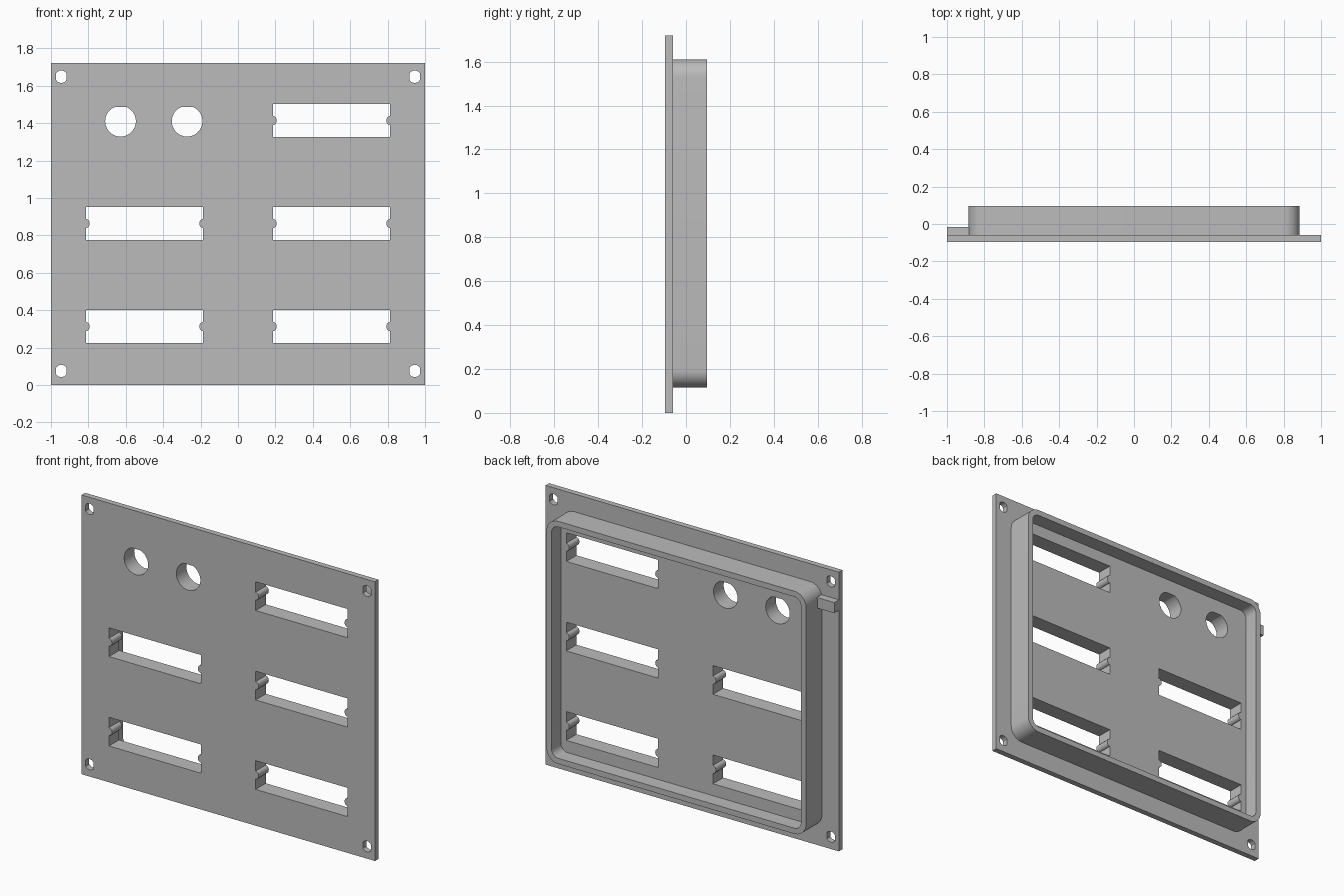
import bpy, bmesh, math

if "Cube" in bpy.data.objects:
    bpy.data.objects.remove(bpy.data.objects["Cube"])

grey = bpy.data.materials.new("plain grey")
grey.diffuse_color = (0.5, 0.5, 0.5, 1)
grey.use_nodes = True
grey.node_tree.nodes["Principled BSDF"].inputs["Base Color"].default_value = grey.diffuse_color


def prism(name, pts, y0, y1):
    """Extrude an (x, z) outline between two depths."""
    bm = bmesh.new()
    face = bm.faces.new([bm.verts.new((x, y0, z)) for x, z in pts])
    ext = bmesh.ops.extrude_face_region(bm, geom=[face])
    verts = [g for g in ext["geom"] if isinstance(g, bmesh.types.BMVert)]
    bmesh.ops.translate(bm, verts=verts, vec=(0, y1 - y0, 0))
    bmesh.ops.recalc_face_normals(bm, faces=bm.faces)
    mesh = bpy.data.meshes.new(name)
    bm.to_mesh(mesh)
    bm.free()
    mesh.materials.append(grey)
    ob = bpy.data.objects.new(name, mesh)
    bpy.context.collection.objects.link(ob)
    return ob


def rect(x0, x1, z0, z1):
    return [(x0, z0), (x1, z0), (x1, z1), (x0, z1)]


def rounded(x0, x1, z0, z1, r, n=10):
    pts = []
    for k, (cx, cz) in enumerate(rect(x0 + r, x1 - r, z0 + r, z1 - r)):
        for i in range(n + 1):
            a = math.pi + (k + i / n) * math.pi / 2
            pts.append((cx + r * math.cos(a), cz + r * math.sin(a)))
    return pts


def clipped_circle(cx, cz, r, max_x, max_z, n=48):
    """Round outline with a flat top and/or flat sides."""
    pts = []
    for i in range(n):
        x = r * math.cos(2 * math.pi * i / n)
        z = r * math.sin(2 * math.pi * i / n)
        p = (cx + max(-max_x, min(max_x, x)), cz + min(max_z, z))
        if not pts or math.dist(p, pts[-1]) > 1e-5:
            pts.append(p)
    return pts


def slot(cx, cz, hw=0.313, hh=0.0885, out=0.02, r=0.024, n=10):
    """Rectangular opening with a round nub on each end wall."""
    half = [(hw, -hh)]
    for i in range(n + 1):
        a = -math.pi / 2 + math.pi * i / n
        half.append((hw - out * math.cos(a), r * math.sin(a)))
    half.append((hw, hh))
    return [(cx + x, cz + z) for x, z in half] + [(cx - x, cz - z) for x, z in half]


def combine(base, other, operation):
    mod = base.modifiers.new(operation.lower(), "BOOLEAN")
    mod.operation, mod.solver, mod.object = operation, "EXACT", other
    bpy.context.view_layer.objects.active = base
    bpy.ops.object.modifier_apply(modifier=mod.name)
    bpy.data.objects.remove(other)


FRONT, PLATE, FLOOR, BACK = -0.095, -0.06, 0.004, 0.095

# Front plate, raised rim and side tab
panel = prism("front_panel", rect(-1, 1, 0, 1.72), FRONT, PLATE)
combine(panel, prism("rim", rounded(-0.885, 0.885, 0.115, 1.61, 0.08), -0.08, BACK), "UNION")
combine(panel, prism("side_tab", rect(-1, -0.86, 1.485, 1.55), -0.08, -0.015), "UNION")

# Pocket behind the panel
combine(panel, prism("pocket", rounded(-0.85, 0.85, 0.15, 1.575, 0.045), FLOOR, 0.2), "DIFFERENCE")

# Openings: slots, round flat-topped holes, corner screw holes
openings = [slot(x, z) for x, z in
            [(-0.5, 0.312), (0.5, 0.312), (-0.5, 0.863), (0.5, 0.863), (0.5, 1.414)]]
openings += [clipped_circle(x, 1.41, 0.082, 1, 0.076) for x in (-0.628, -0.272)]
openings += [clipped_circle(x, z, 0.033, 0.027, 1, 32) for x in (-0.945, 0.945) for z in (0.075, 1.648)]
for outline in openings:
    combine(panel, prism("opening", outline, -0.3, 0.3), "DIFFERENCE")

# Smooth the curved walls, keep edges sharp
bpy.ops.object.select_all(action="DESELECT")
panel.select_set(True)
bpy.context.view_layer.objects.active = panel
bpy.ops.object.shade_smooth_by_angle(angle=math.radians(30))
